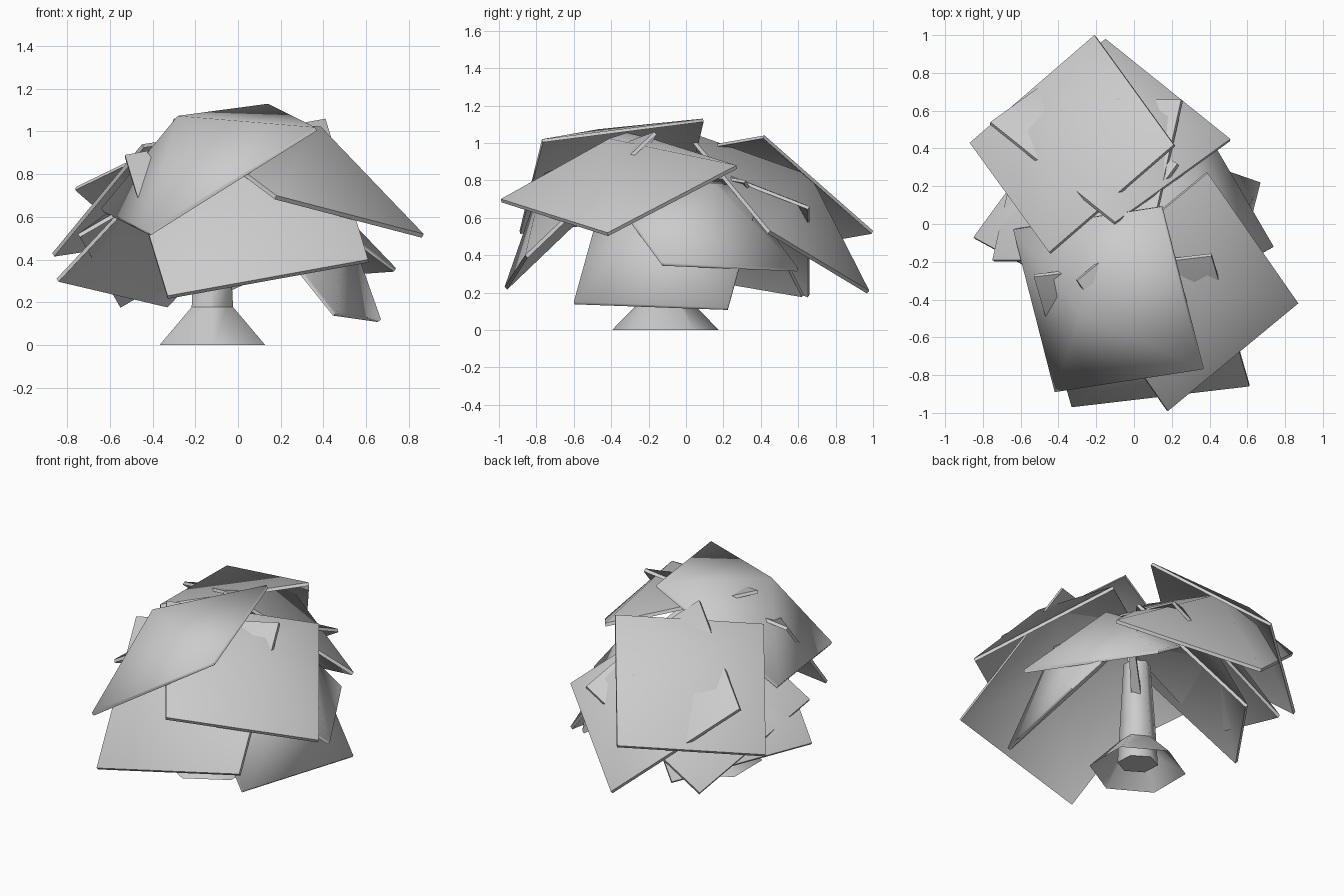
import bpy
import bmesh
import math
from mathutils import Vector

if "Cube" in bpy.data.objects:
    bpy.data.objects.remove(bpy.data.objects["Cube"], do_unlink=True)

THICKNESS = 0.02
SMOOTH_ANGLE = math.radians(60)


def make_material(name, value):
    mat = bpy.data.materials.new(name)
    mat.use_nodes = True
    colour = (value, value, value, 1.0)
    mat.diffuse_color = colour
    mat.node_tree.nodes["Principled BSDF"].inputs["Base Color"].default_value = colour
    return mat


grey = make_material("plain grey", 0.6)


def finish(name, bm):
    """Turn a bmesh into a smooth-shaded object with sharp borders."""
    bmesh.ops.recalc_face_normals(bm, faces=bm.faces[:])
    mesh = bpy.data.meshes.new(name)
    bm.to_mesh(mesh)
    bm.free()
    mesh.materials.append(grey)
    obj = bpy.data.objects.new(name, mesh)
    bpy.context.collection.objects.link(obj)
    bpy.ops.object.select_all(action="DESELECT")
    obj.select_set(True)
    bpy.context.view_layer.objects.active = obj
    bpy.ops.object.shade_smooth_by_angle(angle=SMOOTH_ANGLE)
    return obj


def thicken(bm, offset):
    """Close a sheet into a thin shell by extruding it along one direction."""
    result = bmesh.ops.extrude_face_region(bm, geom=bm.faces[:], use_keep_orig=True)
    moved = [v for v in result["geom"] if isinstance(v, bmesh.types.BMVert)]
    bmesh.ops.translate(bm, verts=moved, vec=offset)


def canopy_leaf(name, corner, side_a, side_b, bulge):
    """Square sheet, raised in the middle; side_a x side_b points outward."""
    corner, side_a, side_b = Vector(corner), Vector(side_a), Vector(side_b)
    normal = side_a.cross(side_b).normalized()
    bm = bmesh.new()
    rim = [bm.verts.new(corner + side_a * u + side_b * v)
           for u, v in ((0, 0), (1, 0), (1, 1), (0, 1))]
    apex = bm.verts.new(corner + (side_a + side_b) / 2 + normal * bulge)
    for i in range(4):
        bm.faces.new((rim[i], rim[(i + 1) % 4], apex))
    thicken(bm, -normal * THICKNESS)
    return finish(name, bm)


def tube(name, rings, sides, caps=True):
    """Loft polygon rings, each given as (centre, radius)."""
    bm = bmesh.new()
    axis = Vector(rings[-1][0]) - Vector(rings[0][0])
    turn = Vector((0, 0, 1)).rotation_difference(axis)
    loops = []
    for centre, radius in rings:
        loops.append([])
        for i in range(sides):
            angle = math.tau * i / sides + math.pi / 2
            point = Vector((math.cos(angle), math.sin(angle), 0)) * radius
            loops[-1].append(bm.verts.new(Vector(centre) + turn @ point))
    for low, high in zip(loops, loops[1:]):
        for i in range(sides):
            j = (i + 1) % sides
            bm.faces.new((low[i], low[j], high[j], high[i]))
    if caps:
        bm.faces.new(loops[0])
        bm.faces.new(loops[-1])
    return finish(name, bm)


# Canopy: name, corner, two sides, bulge
LEAVES = [
    ("top_back_leaf", (-0.21, 1, 0.53), (-0.66, -0.57, -0.1), (0.42, -0.58, 0.51), 0.25),
    ("top_left_leaf", (0.18, -0.99, 0.7), (0.69, 0.57, -0.18), (-0.48, 0.69, 0.36), 0.26),
    ("top_front_leaf", (-0.42, -0.89, 0.53), (0.78, 0.12, 0.49), (-0.22, 0.86, 0.11), 0.29),
    ("middle_back_leaf", (-0.15, 0.98, 0.21), (-0.61, -0.44, 0.53), (0.66, -0.53, 0.32), 0.26),
    ("middle_front_leaf", (-0.33, -0.97, 0.23), (0.94, 0.11, 0.17), (-0.2, 0.69, 0.66), 0.27),
    ("middle_right_leaf", (-0.56, 0.66, 0.19), (-0.19, -0.85, 0.33), (0.81, 0, 0.47), 0.26),
    ("low_left_leaf", (0.46, -0.6, 0.15), (0.21, 0.82, -0.03), (-0.52, 0.18, 0.65), 0.25),
    ("low_back_leaf", (0.74, -0.12, 0.36), (-0.42, 0.72, -0.03), (-0.62, -0.34, 0.46), 0.25),
    ("low_right_leaf", (-0.34, 0.63, 0.19), (-0.51, -0.7, 0.12), (0.57, -0.31, 0.61), 0.25),
]
for leaf in LEAVES:
    canopy_leaf(*leaf)

# Trunk and its flared, hollow root skirt
X, Y = -0.12, -0.11
tube("trunk", [((X, Y, 0.04), 0.12), ((X, Y, 0.3), 0.105), ((X + 0.03, Y + 0.03, 0.68), 0.08)], 6)
tube("root_skirt", [((X, Y, 0), 0.285), ((X, Y, 0.2), 0.09)], 6, caps=False)

# Branches reaching into the canopy
BRANCHES = [
    ("left_branch", (X, Y, 0.42), (0.1, 0.1, 0.64)),
    ("right_branch", (X, Y, 0.56), (-0.33, -0.32, 0.82)),
    ("top_branch", (X, Y, 0.62), (0, -0.1, 0.9)),
]
for name, start, end in BRANCHES:
    tube(name, [(start, 0.045), (end, 0.025)], 4)
